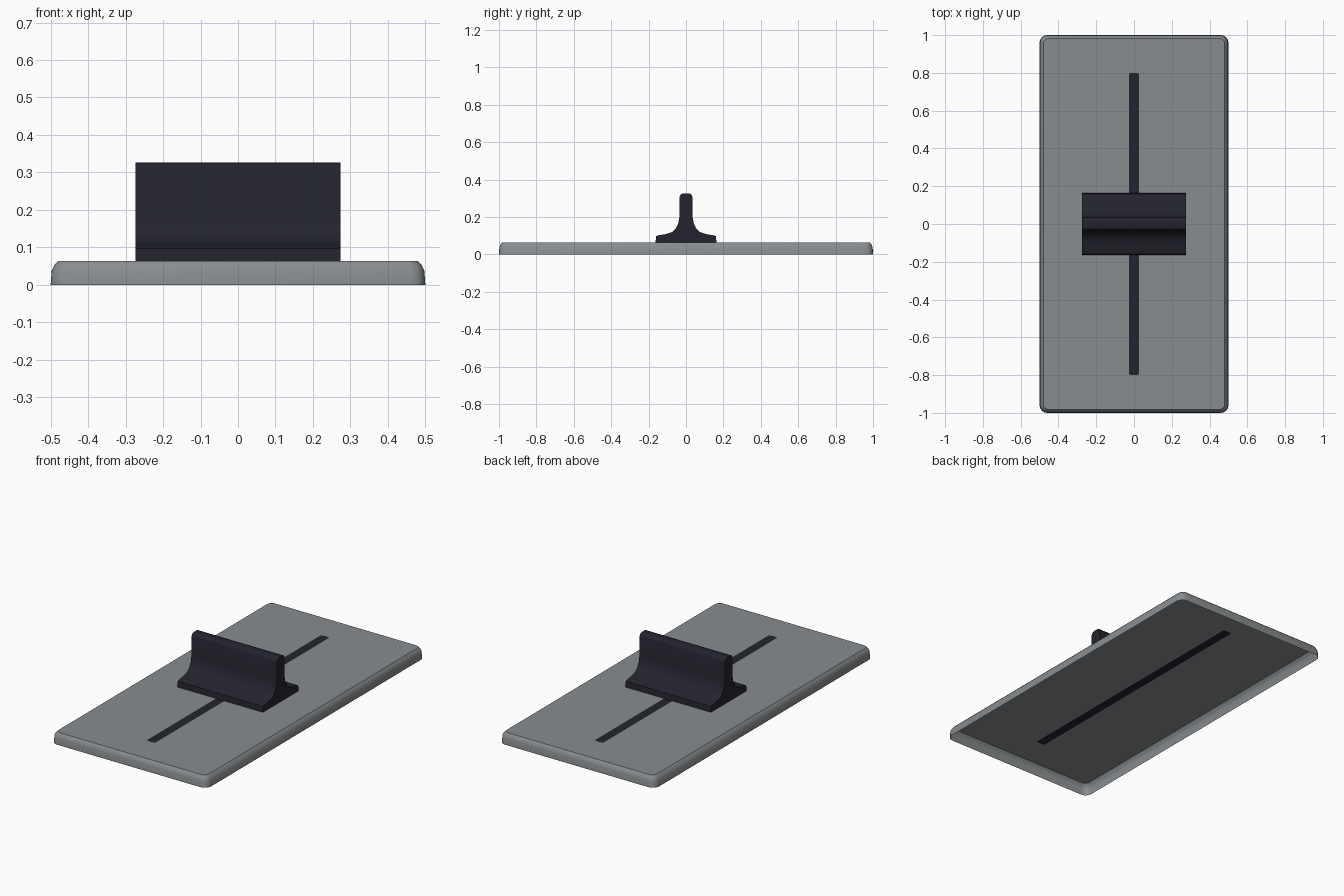
import bpy, bmesh, math

if "Cube" in bpy.data.objects:
    bpy.data.objects.remove(bpy.data.objects["Cube"])


def material(name, rgb):
    m = bpy.data.materials.new(name)
    m.diffuse_color = (*rgb, 1)
    m.use_nodes = True
    m.node_tree.nodes["Principled BSDF"].inputs["Base Color"].default_value = m.diffuse_color
    return m


grey = material("mid grey", (0.25, 0.265, 0.275))
dark = material("dark navy", (0.017, 0.017, 0.027))


def finish(bm, name, mats, angle):
    me = bpy.data.meshes.new(name)
    bm.to_mesh(me)
    bm.free()
    ob = bpy.data.objects.new(name, me)
    bpy.context.collection.objects.link(ob)
    for m in mats:
        me.materials.append(m)
    bpy.ops.object.select_all(action='DESELECT')
    ob.select_set(True)
    bpy.context.view_layer.objects.active = ob
    bpy.ops.object.shade_smooth_by_angle(angle=math.radians(angle))
    return ob


def rounded_ring(bm, hx, hy, r, z, n=4):
    # counter-clockwise rounded rectangle
    ring = []
    for q, (sx, sy) in enumerate([(1, 1), (-1, 1), (-1, -1), (1, -1)]):
        for i in range(n + 1):
            a = math.pi / 2 * (q + i / n)
            ring.append(bm.verts.new((sx * (hx - r) + r * math.cos(a),
                                      sy * (hy - r) + r * math.sin(a), z)))
    return ring


# Plate: open-bottomed shell with soft rim, flush dark slot in the middle
bm = bmesh.new()
sections = [(0.5, 1.0, 0.04, 0.0), (0.497, 0.998, 0.038, 0.038),
            (0.49, 0.992, 0.034, 0.053), (0.48, 0.982, 0.028, 0.064),
            (0.027, 0.8, 0.012, 0.064)]
rings = [rounded_ring(bm, *s) for s in sections]
for a, b in zip(rings, rings[1:]):
    for i in range(len(a)):
        j = (i + 1) % len(a)
        bm.faces.new((a[i], a[j], b[j], b[i]))
slot = bm.faces.new(rings[-1])
slot.material_index = 1
finish(bm, "slider_plate", [grey, dark], 40)

# Slider knob: T-shaped profile swept across x, open underneath
half = [(0.163, 0.064), (0.16, 0.097), (0.152, 0.101), (0.105, 0.109),
        (0.075, 0.119), (0.055, 0.137), (0.042, 0.163), (0.036, 0.195),
        (0.034, 0.308), (0.029, 0.32), (0.018, 0.326)]
profile = half + [(-y, z) for y, z in reversed(half)]
bm = bmesh.new()
left, right = ([bm.verts.new((x, y, z)) for y, z in profile]
               for x in (-0.274, 0.274))
for i in range(len(profile) - 1):
    bm.faces.new((left[i], right[i], right[i + 1], left[i + 1]))
bm.faces.new(right[::1])
bm.faces.new(left[::-1])
bmesh.ops.recalc_face_normals(bm, faces=bm.faces)
finish(bm, "slider_knob", [dark], 40)
